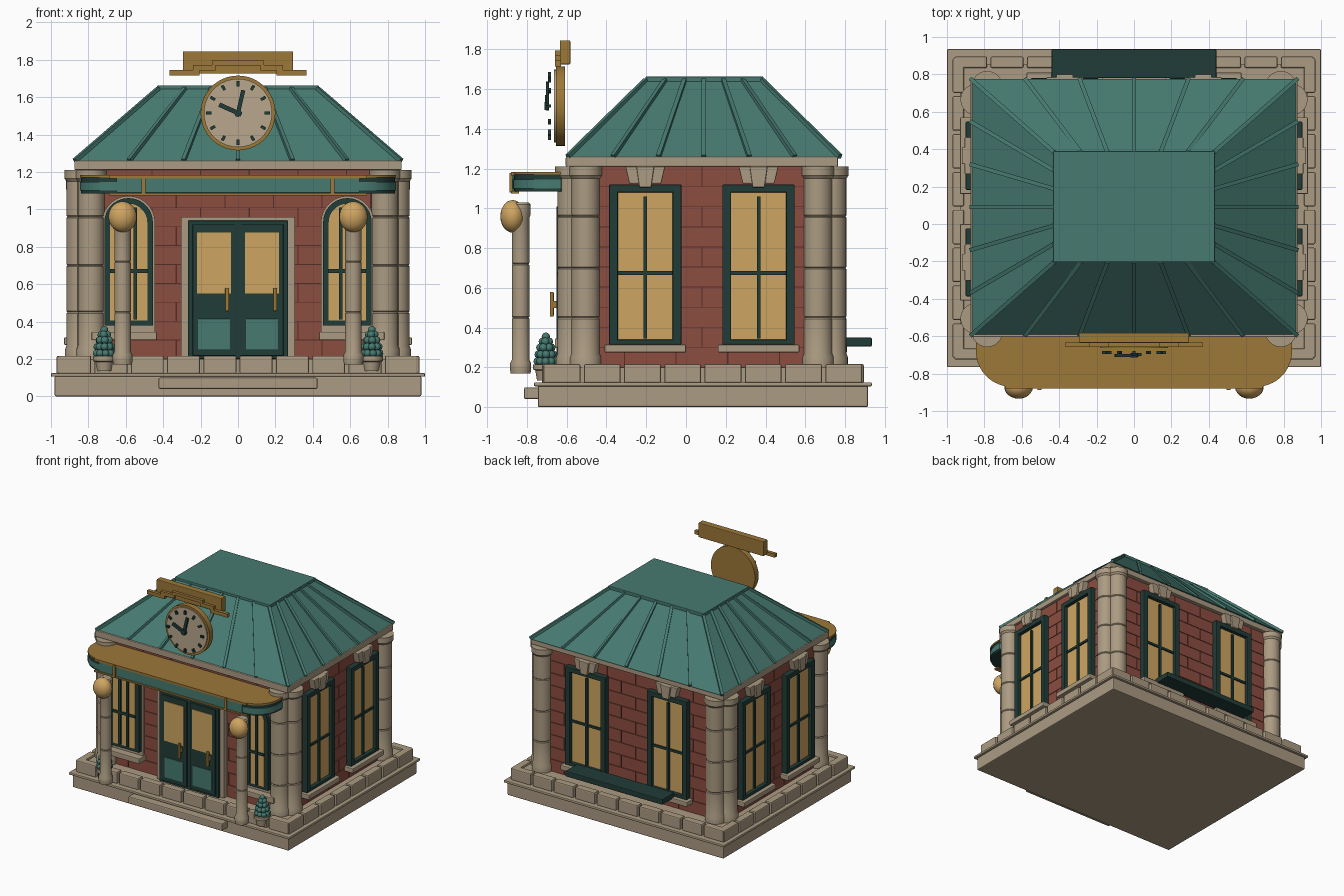
import bpy, bmesh, math
from mathutils import Matrix, Vector

cube = bpy.data.objects.get("Cube")
if cube:
    bpy.data.objects.remove(cube)


def colour(name, code):
    rgb = [int(code[i:i + 2], 16) / 255 for i in (0, 2, 4)]
    lin = [((c + 0.055) / 1.055) ** 2.4 for c in rgb] + [1]
    m = bpy.data.materials.new(name)
    m.use_nodes = True
    m.diffuse_color = lin
    m.node_tree.nodes["Principled BSDF"].inputs["Base Color"].default_value = lin
    return m


STONE = colour("warm stone", "AB9B82")
BRICK = colour("red brick", "8C4D41")
MORTAR = colour("dark mortar", "552C26")
TEAL = colour("roof teal", "467A70")
DARK = colour("dark green", "213C37")
GOLD = colour("aged gold", "9C7838")
GLOW = colour("lamp glow", "CFA561")
CREAM = colour("clock cream", "B8A78D")
I = Matrix.Identity(4)


def finish(name, mat, bm, M=I, bevel=0, smooth=False):
    bmesh.ops.recalc_face_normals(bm, faces=bm.faces)
    mesh = bpy.data.meshes.new(name)
    bm.to_mesh(mesh)
    bm.free()
    mesh.transform(M)
    mesh.materials.append(mat)
    ob = bpy.data.objects.new(name, mesh)
    bpy.context.collection.objects.link(ob)
    if bevel:
        mod = ob.modifiers.new("Bevel", "BEVEL")
        mod.width, mod.segments = bevel, 2
    if smooth:
        bpy.ops.object.select_all(action="DESELECT")
        ob.select_set(True)
        bpy.context.view_layer.objects.active = ob
        bpy.ops.object.shade_smooth_by_angle(angle=math.radians(35))
    return ob


def add_box(bm, x, y, z):
    size = [b - a for a, b in (x, y, z)]
    mid = [(a + b) / 2 for a, b in (x, y, z)]
    bmesh.ops.create_cube(bm, size=1, matrix=Matrix.Translation(mid) @ Matrix.Diagonal(size + [1]))


def boxes(name, mat, items, M=I, bevel=0):
    bm = bmesh.new()
    for item in items:
        add_box(bm, *item)
    return finish(name, mat, bm, M, bevel)


def box(name, mat, x, y, z, M=I, bevel=0):
    return boxes(name, mat, [(x, y, z)], M, bevel)


def prism(name, mat, pts, a, b, M=I, upright=True, bevel=0):
    """Extrude an outline: upright runs along y, otherwise along z."""
    bm = bmesh.new()
    place = (lambda u, v, w: (u, w, v)) if upright else (lambda u, v, w: (u, v, w))
    low, high = [[bm.verts.new(place(u, v, w)) for u, v in pts] for w in (a, b)]
    bm.faces.new(low)
    bm.faces.new(high)
    for i in range(len(pts)):
        j = i - 1
        bm.faces.new((low[j], low[i], high[i], high[j]))
    return finish(name, mat, bm, M, bevel, smooth=len(pts) > 8)


def lathe(name, mat, profile, x, y, n=24):
    bm = bmesh.new()
    rings = [[bm.verts.new((x + r * math.cos(k * math.tau / n), y + r * math.sin(k * math.tau / n), z))
              for k in range(n)] for r, z in profile]
    for p, q in zip(rings, rings[1:]):
        for k in range(n):
            bm.faces.new((p[k - 1], p[k], q[k], q[k - 1]))
    bm.faces.new(rings[0])
    bm.faces.new(rings[-1])
    return finish(name, mat, bm, smooth=True)


def disc(r, cx=0, cz=0, n=40):
    return [(cx + r * math.cos(k * math.tau / n), cz + r * math.sin(k * math.tau / n)) for k in range(n)]


def span(c, h):
    return (c - h, c + h)


# Base slab, lip, step, floor and border blocks
MID = 0.085
box("base_slab", STONE, span(0, .98), span(MID, .83), (0, .11), bevel=.008)
box("base_lip", STONE, span(0, 1), span(MID, .85), (.105, .125), bevel=.006)
box("front_step", STONE, span(0, .425), (-.815, -.7), (.04, .1), bevel=.008)
box("floor", STONE, span(0, .93), span(MID, .77), (.12, .2))
blocks = []
for half, depth, turn in ((.97, .81, False), (.81, .97, True)):
    count = round(half * 10)
    pitch = 2 * half / count
    for i in range(count):
        along = span(-half + pitch * (i + .5), pitch / 2 - .009)
        for across in (span(depth - .03, .03), span(.03 - depth, .03)):
            x, y = (across, along) if turn else (along, across)
            blocks.append((x, tuple(v + MID for v in y), (.12, .217)))
boxes("border_blocks", STONE, blocks, bevel=.008)

# Brick walls, each with a local frame: x along the wall, -y outward
CY, HX, HY, TOP = 0.08, .85, .65, 1.21
box("wall_core", MORTAR, span(0, HX), span(CY, HY), (.2, TOP))
WALLS = {}
for name, x, y, turn, half in (("front", 0, CY - HY, 0, HX), ("left", HX, CY, 90, HY),
                               ("back", 0, CY + HY, 180, HX), ("right", -HX, CY, -90, HY)):
    M = Matrix.Translation((x, y, 0)) @ Matrix.Rotation(math.radians(turn), 4, "Z")
    WALLS[name] = M
    bricks, rows, length = [], 10, .26
    rise = (TOP - .2) / rows
    for row in range(rows):
        z = .2 + row * rise
        start = -half - (row % 2) * length / 2
        while start < half:
            a, b = max(start, -half), min(start + length, half)
            if b - a > .02:
                bricks.append(((a + .003, b - .003), (-.006, .01), (z + .002, z + rise - .002)))
            start += length
    boxes(name + "_bricks", BRICK, bricks, M)

# Rectangular windows on sides and back
def window(name, M, c):
    z0, z1, w = .315, 1.12, .182
    boxes(name + "_frame", DARK, [(span(c - w + .022, .022), (-.05, 0), (z0, z1)),
                                  (span(c + w - .022, .022), (-.05, 0), (z0, z1)),
                                  (span(c, w), (-.05, 0), (z1 - .04, z1)),
                                  (span(c, w), (-.05, 0), (z0, z0 + .025))], M, bevel=.005)
    box(name + "_glass", GLOW, span(c, w - .03), (-.02, 0), (z0 + .01, z1 - .01), M)
    boxes(name + "_bars", DARK, [(span(c, .009), (-.035, 0), (z0 + .03, z1 - .06)),
                                 (span(c, w - .03), (-.032, 0), span(.675, .009))], M)
    box(name + "_sill", STONE, span(c, .205), (-.08, 0), (.275, z0), M, bevel=.006)
    for part, low, high, bottom, out in (("lintel", .08, .1, 1.125, .055), ("keystone", .03, .045, 1.105, .07)):
        prism(name + "_" + part, STONE, [(c - low, bottom), (c + low, bottom), (c + high, TOP), (c - high, TOP)],
              -out, 0, M, bevel=.005)


for wall, offset in (("left", .285), ("right", .285), ("back", .37)):
    for side in (-1, 1):
        window(f"{wall}_window_{'a' if side < 0 else 'b'}", WALLS[wall], side * offset)

box("back_flower_box", DARK, span(0, .44), (.78, .935), (.305, .35), bevel=.006)

# Arched front windows
F = WALLS["front"]


def arch(c, r, bottom, spring):
    curve = [(c + r * math.cos(a * math.pi / 14), spring + r * math.sin(a * math.pi / 14)) for a in range(15)]
    return [(c - r, bottom), (c + r, bottom)] + curve


for side, label in ((-1, "right"), (1, "left")):
    c, name = side * .585, label + "_arched_window"
    prism(name + "_surround", STONE, arch(c, .142, .345, .93), -.03, 0, F)
    prism(name + "_frame", DARK, arch(c, .13, .38, .93), -.065, 0, F)
    prism(name + "_glass", GLOW, arch(c, .1, .405, .93), -.07, -.06, F)
    boxes(name + "_bars", DARK, [(span(c + .035, .01), (-.082, -.06), (.41, 1.01)),
                                 (span(c - .035, .01), (-.082, -.06), (.41, 1.01)),
                                 (span(c, .1), (-.08, -.06), span(.67, .01))], F)
    box(name + "_sill", STONE, span(side * .608, .175), (-.09, 0), (.3, .345), F, bevel=.006)

# Double door
box("door_surround", STONE, span(0, .305), (-.045, 0), (.2, .96), F, bevel=.005)
box("door_frame", DARK, span(0, .268), (-.065, 0), (.2, .94), F, bevel=.005)
for side, label in ((-1, "right"), (1, "left")):
    c = side * .128
    box(label + "_door_leaf", DARK, span(c, .115), (-.075, 0), (.217, .92), F, bevel=.004)
    box(label + "_door_glass", GLOW, span(c, .09), (-.08, -.07), (.55, .875), F)
    box(label + "_door_panel", TEAL, span(c, .086), (-.081, -.07), (.25, .415), F, bevel=.003)
    box(label + "_door_handle", GOLD, span(c + .07, .011), (-.115, -.095), (.455, .58), F, bevel=.006)
    box(label + "_handle_mount", GOLD, span(c + .07, .007), (-.1, -.07), (.5, .535), F)

# Paired corner columns
column = [(.08, .2), (.08, .25), (.072, .27)]
for joint in (.45, .7, .96):
    column += [(.072, joint - .006), (.067, joint), (.072, joint + .006)]
column += [(.072, 1.15), (.083, 1.165), (.083, TOP)]
for sx in (-1, 1):
    for sy in (-1, 1):
        lathe("corner_column_a", STONE, column, sx * .785, CY + sy * .655)
        lathe("corner_column_b", STONE, column, sx * .845, CY + sy * .585)

# Cornice and hipped roof with seams
box("cornice", STONE, span(0, .875), span(CY, .685), (TOP, 1.26), bevel=.006)
EAVE, RIDGE = 1.255, 1.645
RY = .09
bm = bmesh.new()
add_box(bm, span(0, .872), span(RY, .685), (EAVE, RIDGE))
for v in bm.verts:
    if v.co.z > 1.5:
        v.co.x *= .425 / .872
        v.co.y = RY + (v.co.y - RY) * .292 / .685
finish("roof", TEAL, bm)
box("roof_deck", TEAL, span(0, .432), span(RY + .003, .297), (1.63, 1.663), bevel=.004)
bm = bmesh.new()


def rib(u, v):
    p = Vector((u * .872, RY + v * .685, EAVE + .006))
    q = Vector((u * .425, RY + v * .292, RIDGE))
    rot = (q - p).to_track_quat("Z", "Y").to_matrix().to_4x4()
    size = Matrix.Diagonal((.022, .022, (q - p).length, 1))
    bmesh.ops.create_cube(bm, size=1, matrix=Matrix.Translation((p + q) / 2) @ rot @ size)


for edge in (-1, 1):
    for k in range(-2, 3):
        rib(k / 3, edge)
        rib(edge, k / 3)
    rib(edge, edge)
    rib(edge, -edge)
finish("roof_ribs", TEAL, bm)

# Entrance canopy with rounded ends
def canopy(half, front, r):
    corner = [(half - r + r * math.sin(a * math.pi / 20), front + r - r * math.cos(a * math.pi / 20))
              for a in range(11)]
    right = corner + [(half, -.63), (half - .12, -.57)]
    return right + [(-x, y) for x, y in reversed(right)]


prism("canopy_body", DARK, canopy(.84, -.865, .19), 1.085, 1.172, upright=False)
prism("canopy_band", TEAL, canopy(.845, -.87, .19), 1.1, 1.145, upright=False)
prism("canopy_top", GOLD, canopy(.845, -.87, .19), 1.17, 1.183, upright=False)
box("canopy_front_panel", TEAL, span(0, .65), (-.875, -.86), (1.09, 1.165))
boxes("canopy_trim", GOLD, [(span(0, .69), (-.88, -.84), (1.075, 1.087)),
                            (span(0, .69), (-.88, -.84), (1.165, 1.183))]
      + [(span(s * .505, .01), (-.887, -.86), (1.08, 1.178)) for s in (-1, 1)])

# Lamp posts, globes and planters
post = [(.05, .17), (.053, .19), (.053, .22), (.044, .24)]
for joint in (.45, .72):
    post += [(.044, joint - .005), (.04, joint), (.044, joint + .005)]
post += [(.044, .95), (.05, .97), (.05, 1.02), (.042, 1.03)]
pot = [(.04, .135), (.048, .185), (.06, .19), (.06, .215), (.03, .217)]
for s in (-1, 1):
    lathe("lamp_post", STONE, post, s * .617, -.832)
    bm = bmesh.new()
    bmesh.ops.create_uvsphere(bm, u_segments=24, v_segments=14, radius=1)
    finish("lamp_globe", GLOW, bm, Matrix.Translation((s * .617, -.872, .96))
           @ Matrix.Diagonal((.076, .062, .082, 1)), smooth=True)
    lathe("planter_pot", STONE, pot, s * .715, -.71)
    bm = bmesh.new()
    for z, r, n in ((.23, .042, 9), (.265, .037, 8), (.3, .028, 6), (.33, .016, 4), (.355, 0, 1)):
        for k in range(n):
            a = math.tau * k / n + z * 9
            at = Matrix.Translation((s * .715 + r * math.cos(a), -.705 + r * math.sin(a), z))
            bmesh.ops.create_icosphere(bm, subdivisions=2, radius=.021, matrix=at)
    finish("planter_bush", TEAL, bm, smooth=True)

# Clock with floating marks and hands
CZ = 1.515
prism("clock_rim", GOLD, disc(.2, 0, CZ), -.655, -.608)
prism("clock_face", CREAM, disc(.183, 0, CZ), -.664, -.65)


def dial(name, angle, a, b, w, near):
    M = Matrix.Translation((0, 0, CZ)) @ Matrix.Rotation(math.radians(angle), 4, "Y")
    box(name, DARK, span(0, w), near, (a, b), M)


for k in range(12):
    dial("hour_mark", k * 30, .142, .17, .008, (-.695, -.68))
dial("minute_hand", 13, -.02, .125, .011, (-.705, -.69))
dial("hour_hand", -66, -.02, .11, .012, (-.71, -.695))
prism("clock_hub", DARK, disc(.02, 0, CZ, 16), -.713, -.69)

# Stepped gold crest above the clock
box("crest_block", GOLD, span(0, .295), (-.635, -.582), (1.725, 1.845), bevel=.005)
steps = [(span(0, .14), (-.658, -.63), (1.77, 1.795))]
for s in (-1, 1):
    steps += [(span(s * .18, .06), (-.658, -.63), (1.742, 1.772)),
              (span(s * .285, .08), (-.658, -.63), (1.715, 1.744))]
boxes("crest_steps", GOLD, steps)
